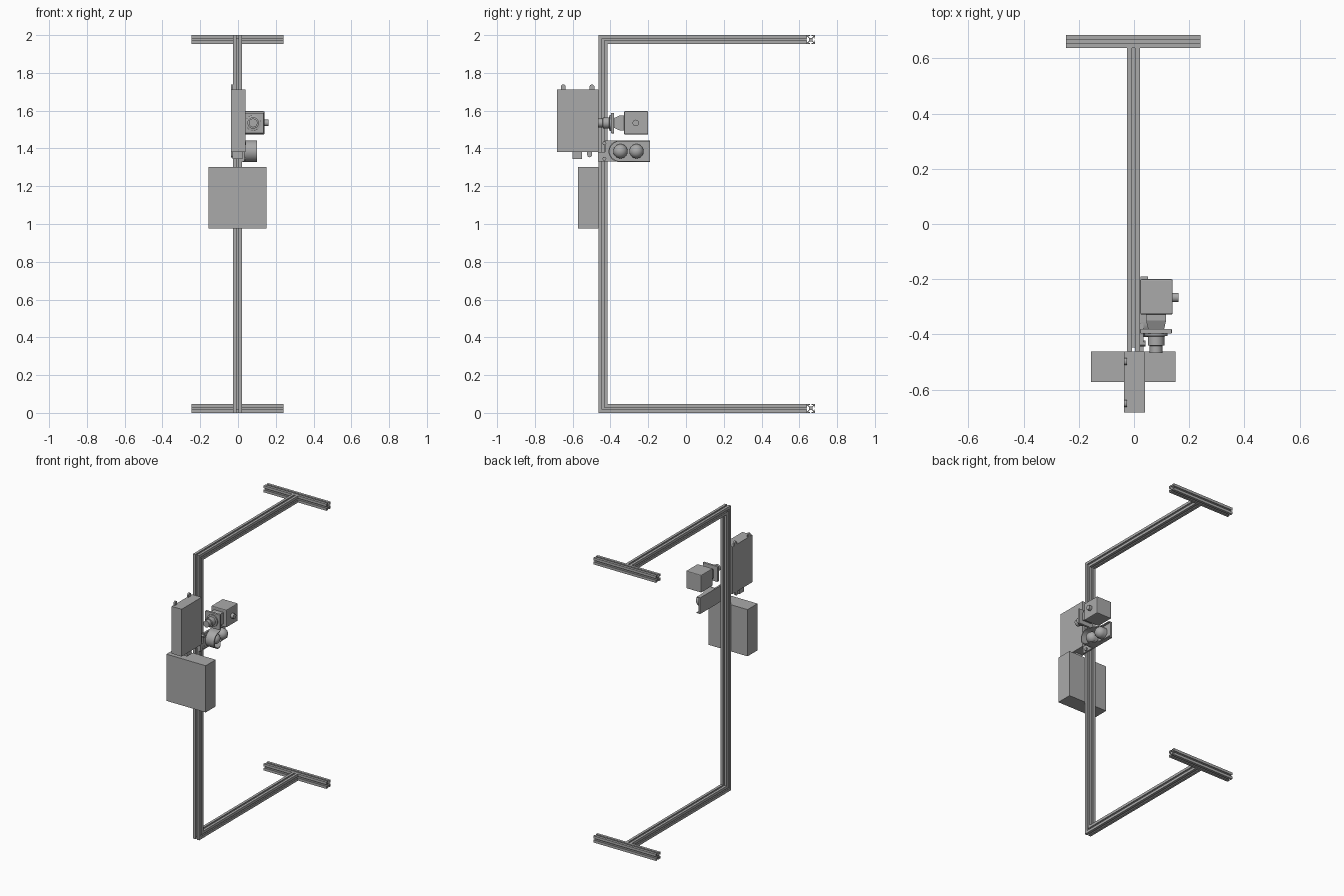
import bpy, bmesh
from math import pi, cos, sin
from mathutils import Vector, Matrix

if "Cube" in bpy.data.objects:
    bpy.data.objects.remove(bpy.data.objects["Cube"])

GREY = (0.4, 0.4, 0.4, 1)
mat = bpy.data.materials.new("aluminium grey")
mat.use_nodes = True
mat.diffuse_color = GREY
mat.node_tree.nodes["Principled BSDF"].inputs["Base Color"].default_value = GREY


def finish(name, bm, smooth=False):
    bmesh.ops.recalc_face_normals(bm, faces=bm.faces)
    mesh = bpy.data.meshes.new(name)
    bm.to_mesh(mesh)
    bm.free()
    mesh.materials.append(mat)
    ob = bpy.data.objects.new(name, mesh)
    bpy.context.collection.objects.link(ob)
    if smooth:
        bpy.ops.object.select_all(action='DESELECT')
        ob.select_set(True)
        bpy.context.view_layer.objects.active = ob
        bpy.ops.object.shade_smooth_by_angle()
    return ob


def loft(name, rings, smooth=False):
    """Skin a list of equal closed rings and cap both ends."""
    bm = bmesh.new()
    loops = [[bm.verts.new(p) for p in ring] for ring in rings]
    n = len(loops[0])
    for a, b in zip(loops, loops[1:]):
        for i in range(n):
            j = (i + 1) % n
            bm.faces.new((a[i], a[j], b[j], b[i]))
    bm.faces.new(loops[0])
    bm.faces.new(loops[-1])
    return finish(name, bm, smooth)


def box(name, x, y, z, bevel=0):
    bm = bmesh.new()
    bmesh.ops.create_cube(bm, size=1)
    for v in bm.verts:
        for k, (lo, hi) in enumerate((x, y, z)):
            v.co[k] = lo if v.co[k] < 0 else hi
    if bevel:
        bmesh.ops.bevel(bm, geom=bm.edges[:], offset=bevel, segments=2,
                        profile=0.5, affect='EDGES')
    return finish(name, bm)


def turned(name, axis, centre, profile, n=32):
    """Round part: (distance along axis, radius) pairs about a centre line."""
    rings = []
    for d, r in profile:
        ring = []
        for i in range(n):
            c, s = r * cos(2 * pi * i / n), r * sin(2 * pi * i / n)
            off = (d, c, s) if axis == 'X' else (c, d, s)
            ring.append(Vector(centre) + Vector(off))
        rings.append(ring)
    return loft(name, rings, True)


# Slotted extrusion section, one side turned four times
H = 0.0235
side = [(1, 1), (0.22, 1), (0.22, 0.8), (0.52, 0.8), (0.52, 0.68), (0.24, 0.4),
        (-0.24, 0.4), (-0.52, 0.68), (-0.52, 0.8), (-0.22, 0.8), (-0.22, 1)]
section = []
for q in range(4):
    turn = Matrix.Rotation(q * pi / 2, 2)
    section += [turn @ Vector(p) * H for p in side]

# C-shaped frame with mitred corners
CX, POST, BACK = -0.002, -0.4385, 0.637
path = [((BACK, H), (0, 1)), ((POST, H), (1, 1)),
        ((POST, 2 - H), (1, -1)), ((BACK, 2 - H), (0, -1))]
loft("frame_rail", [[(CX + u, y + v * my, z + v * mz) for u, v in section]
                    for (y, z), (my, mz) in path])

# Cross bars at the free ends
for name, z in (("lower_cross_bar", H), ("upper_cross_bar", 2 - H)):
    loft(name, [[(x, BACK + H + u, z + v) for u, v in section]
                for x in (-0.246, 0.241)])

# Cabinets on the post
box("lower_cabinet", (-0.155, 0.15), (-0.573, -0.462), (0.975, 1.303))
box("upper_cabinet", (-0.037, 0.04), (-0.683, -0.462), (1.38, 1.712))


# Rounded mounting ears of the upper cabinet
def ear(name, y, z, up):
    w, h = 0.013, 0.014
    outline = [(-w, 0), (w, 0)] + [(w * cos(pi * i / 8), h + w * sin(pi * i / 8))
                                   for i in range(9)]
    loft(name, [[(x, y + a, z + up * b) for a, b in outline]
                for x in (-0.037, -0.026)])


ear("top_front_ear", -0.65, 1.712, 1)
ear("top_rear_ear", -0.498, 1.712, 1)
ear("bottom_rear_ear", -0.51, 1.38, -1)
box("cable_connector", (-0.03, 0.025), (-0.602, -0.55), (1.345, 1.38))

# Bracket joining the post to the sensor
box("sensor_bracket", (0.0215, 0.034), (-0.465, -0.36), (1.33, 1.38))
box("sensor_bracket_upper", (0.0215, 0.034), (-0.43, -0.36), (1.38, 1.442))
for z in (1.345, 1.428):
    turned("bracket_bolt", 'X', (0.034, -0.432, z), [(-0.012, 0.011), (0.008, 0.011)], 6)

# Twin sensor: back plate, curved shroud and two domed heads
SZ, R, T = 1.385, 0.057, 0.006
Y0, Y1 = -0.353, -0.19


def u_path(r):
    arc = [(Y0 + r * cos(a), SZ + r * sin(a))
           for a in (pi / 2 + pi * i / 16 for i in range(17))]
    steps = [Y0 + (Y1 - Y0) * i / 6 for i in range(1, 7)]
    return ([(y, SZ + r) for y in reversed(steps)] + arc +
            [(y, SZ - r) for y in steps])


def rim(y):
    """Shroud height, falling away towards the rear."""
    t = min(max((y - Y0) / 0.1, 0), 1)
    return 0.1 - 0.05 * t * t * (3 - 2 * t)


outer, inner = u_path(R), u_path(R - T)
loft("sensor_shroud", [[(0.023, *o), (rim(o[0]), *o), (rim(o[0]), *i), (0.023, *i)]
                       for o, i in zip(outer, inner)], True)
loft("sensor_back_plate", [[(x, *p) for p in outer] for x in (0.023, 0.036)])
for name, y in (("front_sensor_head", -0.347), ("rear_sensor_head", -0.262)):
    r = 0.038
    dome = [(0.06 + r * sin(a), r * cos(a)) for a in (pi / 2 * i / 8.1 for i in range(9))]
    turned(name, 'X', (0, y, SZ), [(0.03, r)] + dome)

# Camera body with side knob
LX, LZ = 0.08, 1.535
box("camera_body", (0.022, 0.14), (-0.328, -0.2), (1.474, 1.597), 0.005)
turned("camera_knob", 'X', (0.14, -0.266, LZ), [(-0.005, 0.017), (0.021, 0.017)])


# Tapered square neck, flange and lens
def square(y, a, b):
    return [(LX + i * a, y, LZ + j * b) for i, j in ((-1, -1), (1, -1), (1, 1), (-1, 1))]


loft("camera_neck", [square(-0.326, 0.036, 0.04), square(-0.35, 0.036, 0.04),
                     square(-0.385, 0.028, 0.024)])
box("lens_flange", (0.022, 0.137), (-0.397, -0.38), (1.48, 1.588), 0.003)
turned("camera_lens", 'Y', (LX, 0, LZ),
       [(-0.39, 0.042), (-0.405, 0.042), (-0.407, 0.03), (-0.44, 0.03),
        (-0.441, 0.023), (-0.467, 0.023)])
